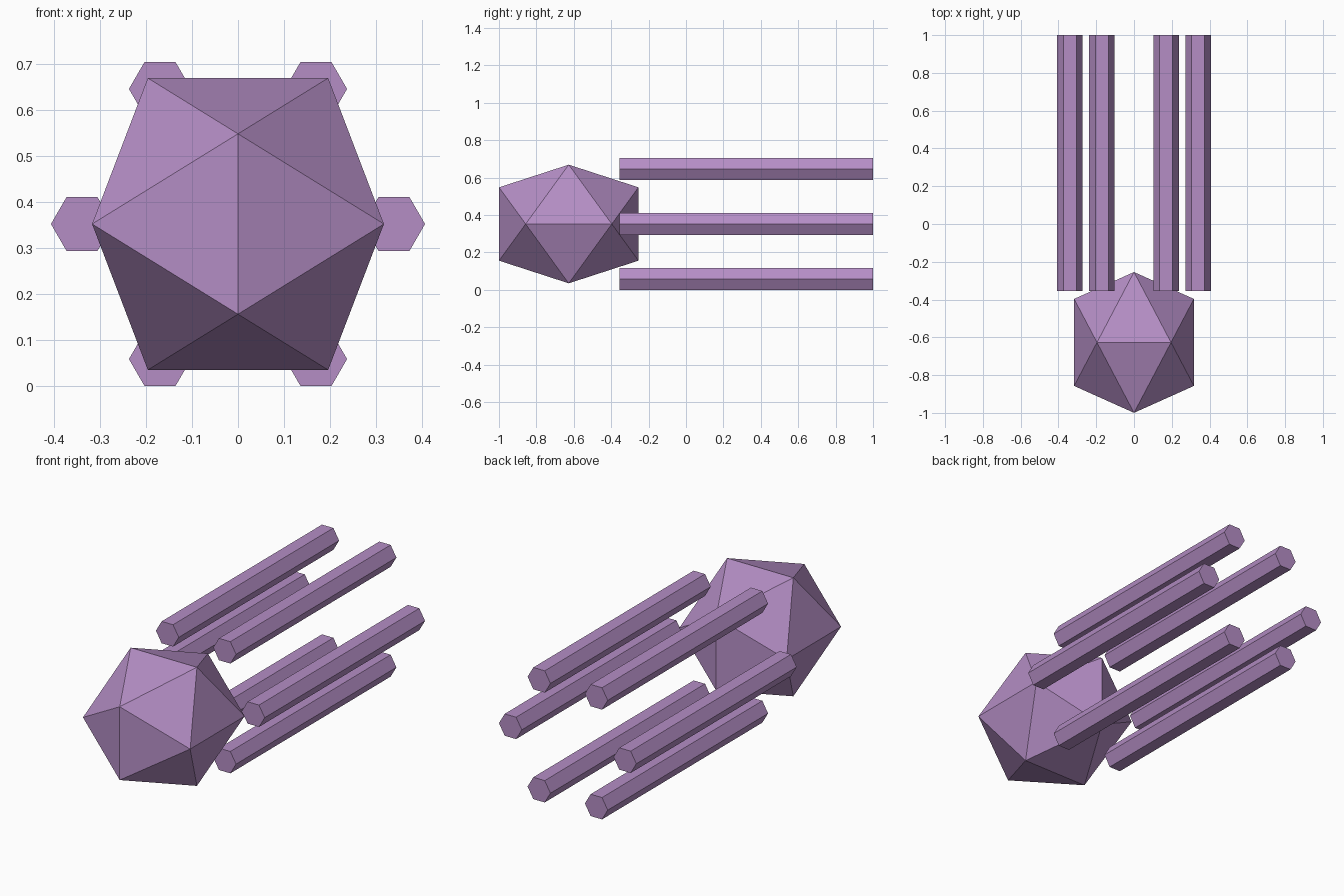
import bpy, bmesh
from math import cos, sin, pi
from mathutils import Vector

cube = bpy.data.objects.get("Cube")
if cube:
    bpy.data.objects.remove(cube, do_unlink=True)

purple = bpy.data.materials.new("soft_purple")
purple.use_nodes = True
COLOUR = (0.46, 0.27, 0.56, 1)
purple.diffuse_color = COLOUR
purple.node_tree.nodes["Principled BSDF"].inputs["Base Color"].default_value = COLOUR

MID_Z = 0.352


def finish(bm, name, location):
    bmesh.ops.recalc_face_normals(bm, faces=bm.faces)
    mesh = bpy.data.meshes.new(name)
    bm.to_mesh(mesh)
    bm.free()
    mesh.materials.append(purple)
    obj = bpy.data.objects.new(name, mesh)
    obj.location = location
    bpy.context.collection.objects.link(obj)


# Head: icosahedron from three golden rectangles, stretched along y
short = 0.196
long = short * (1 + 5 ** 0.5) / 2
bm = bmesh.new()
for a in (-short, short):
    for b in (-long, long):
        for corner in ((a, 0, b), (0, b, a), (b, a, 0)):
            bm.verts.new(Vector(corner) * Vector((1, 1, 1)))
bmesh.ops.convex_hull(bm, input=bm.verts)
bmesh.ops.scale(bm, vec=(1, 1.175, 1), verts=bm.verts)
finish(bm, "faceted_head", (0, -0.627, MID_Z))


# Rods: hexagonal prisms along y, with two flat sides up and down
def rod(name, x, z, radius=0.0675, front=-0.355, back=1.0):
    bm = bmesh.new()
    ring = [bm.verts.new((radius * cos(i * pi / 3), front, radius * sin(i * pi / 3)))
            for i in range(6)]
    cap = bm.faces.new(ring)
    bm.faces.ensure_lookup_table()
    extruded = bmesh.ops.extrude_face_region(bm, geom=[cap], use_keep_orig=True)
    moved = [v for v in extruded["geom"] if isinstance(v, bmesh.types.BMVert)]
    bmesh.ops.translate(bm, vec=(0, back - front, 0), verts=moved)
    finish(bm, name, (x, 0, z))


# Ring of six rods trailing behind the head
names = ("left", "upper_left", "upper_right", "right", "lower_right", "lower_left")
for i, side in enumerate(names):
    angle = i * pi / 3
    rod(side + "_rod", 0.339 * cos(angle), MID_Z + 0.339 * sin(angle))
